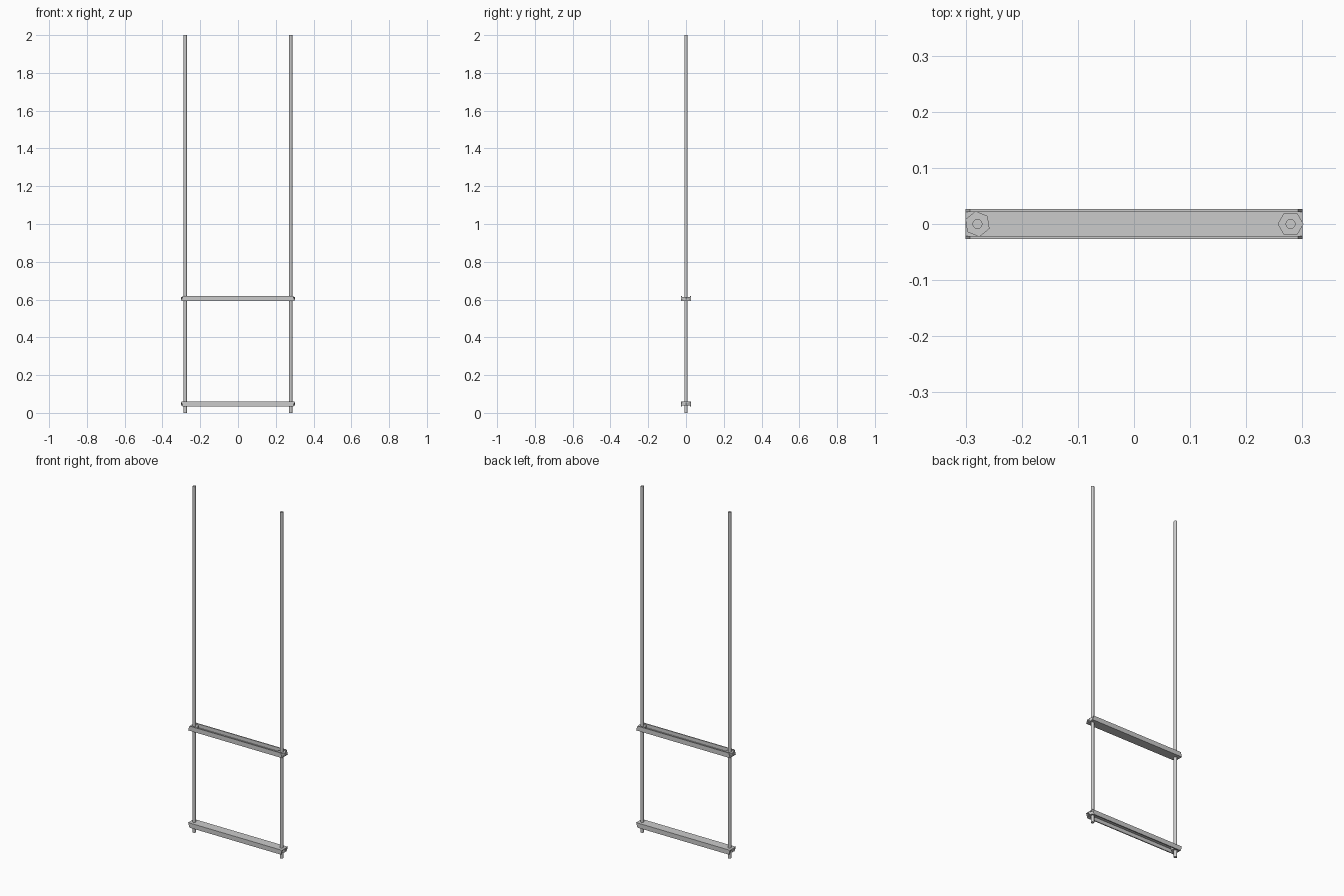
import bpy, bmesh
from math import radians
from mathutils import Matrix, Vector

if "Cube" in bpy.data.objects:
    bpy.data.objects.remove(bpy.data.objects["Cube"])


def new_object(name, bm):
    bmesh.ops.recalc_face_normals(bm, faces=bm.faces)
    mesh = bpy.data.meshes.new(name)
    bm.to_mesh(mesh)
    bm.free()
    ob = bpy.data.objects.new(name, mesh)
    bpy.context.collection.objects.link(ob)
    return ob


def prism(name, sides, radius, x, z0, z1, turn=0):
    bm = bmesh.new()
    bmesh.ops.create_cone(bm, cap_ends=True, segments=sides, radius1=radius,
                          radius2=radius, depth=z1 - z0,
                          matrix=Matrix.Translation((x, 0, (z0 + z1) / 2))
                          @ Matrix.Rotation(radians(turn), 4, 'Z'))
    return new_object(name, bm)


def channel(name, z, up):
    """U channel along x; up = 1 opens upward, -1 opens downward."""
    L, W, T, H = 0.30, 0.027, 0.006, 0.027
    profile = [(-W, 0), (W, 0), (W, H), (W - T, H), (W - T, T),
               (-W + T, T), (-W + T, H), (-W, H)]
    bm = bmesh.new()
    ends = []
    for s in (-1, 1):
        # flange tips are slightly shorter than the web
        ends.append([bm.verts.new((s * (L - (0.008 if h == H else 0)), y, z + up * h))
                     for y, h in profile])
    a, b = ends
    n = len(profile)
    for i in range(n):
        j = (i + 1) % n
        bm.faces.new((a[i], a[j], b[j], b[i]))
    for e in ends:
        # web end and two flange ends
        bm.faces.new((e[0], e[1], e[4], e[5]))
        bm.faces.new((e[1], e[2], e[3], e[4]))
        bm.faces.new((e[5], e[6], e[7], e[0]))
    return new_object(name, bm)


# Cross channels: upper opens up, lower opens down
channel("upper_channel", 0.593, 1)
channel("lower_channel", 0.060, -1)

# Hanging rods with a hex nut inside each channel
for side, x, turn in (("left", -0.279, 9), ("right", 0.279, 30)):
    prism(side + "_rod", 12, 0.009, x, 0, 2)
    prism(side + "_upper_nut", 6, 0.023, x, 0.599, 0.614, turn)
    prism(side + "_lower_nut", 6, 0.023, x, 0.039, 0.054, turn)
